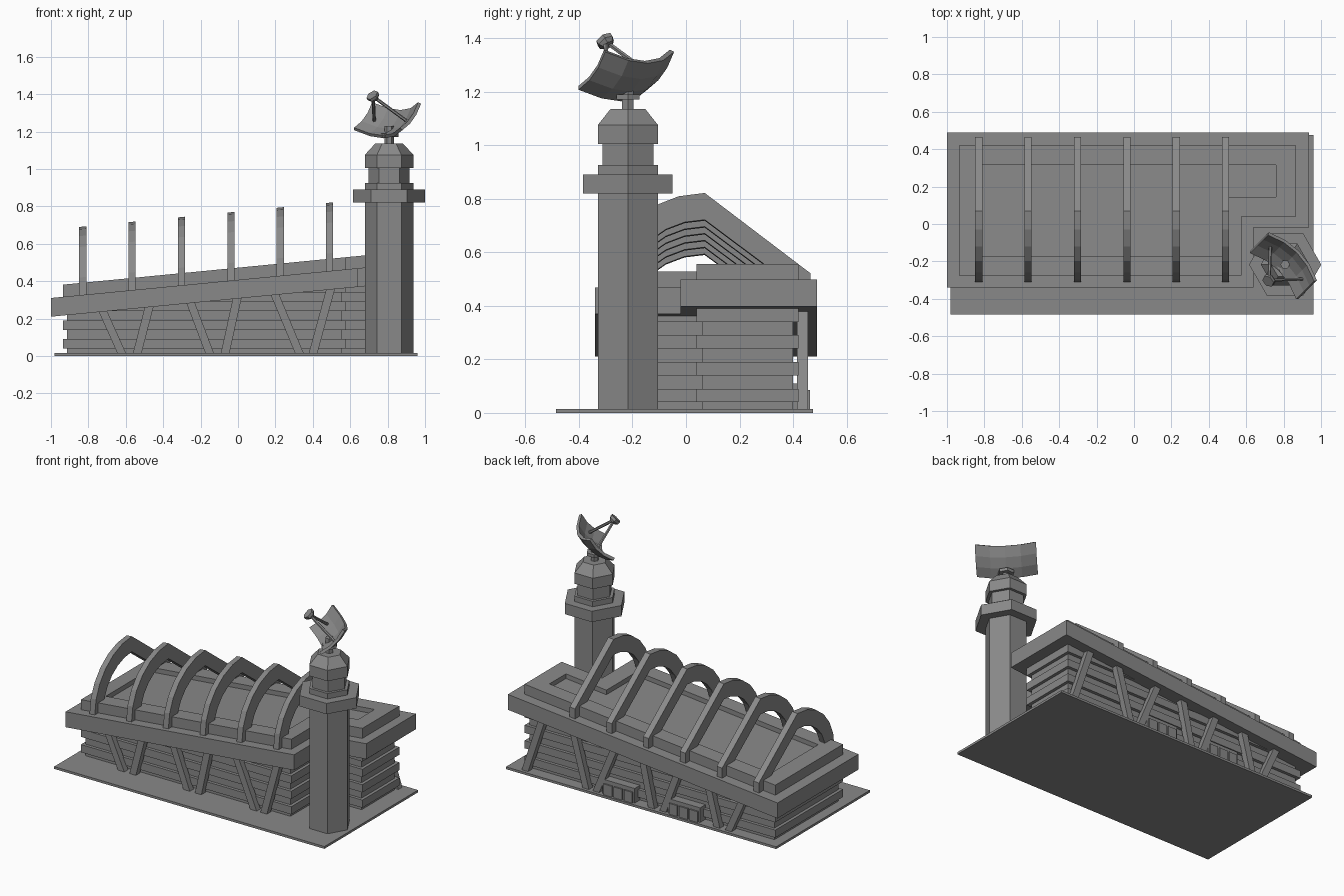
import bpy, bmesh, math
from mathutils import Vector

cube = bpy.data.objects.get("Cube")
if cube:
    bpy.data.objects.remove(cube)

SLOPE = 0.097        # roof rise along x
ROOF_Z = 0.407       # roof slab top at x = 0

grey = bpy.data.materials.new("concrete_grey")
grey.use_nodes = True
grey.diffuse_color = (0.25, 0.25, 0.25, 1)
grey.node_tree.nodes["Principled BSDF"].inputs["Base Color"].default_value = (0.25, 0.25, 0.25, 1)


def finish(name, bm, sheared=False):
    """Turn a bmesh into an object, optionally following the roof slope."""
    if sheared:
        for v in bm.verts:
            v.co.z += ROOF_Z + SLOPE * v.co.x
    bmesh.ops.recalc_face_normals(bm, faces=bm.faces)
    mesh = bpy.data.meshes.new(name)
    bm.to_mesh(mesh)
    bm.free()
    mesh.materials.append(grey)
    obj = bpy.data.objects.new(name, mesh)
    bpy.context.collection.objects.link(obj)
    return obj


def extrude(bm, points, offset):
    """Close a polygon and push it along the offset."""
    face = bm.faces.new([bm.verts.new(p) for p in points])
    new = bmesh.ops.extrude_face_region(bm, geom=[face], use_keep_orig=True)
    verts = [g for g in new["geom"] if isinstance(g, bmesh.types.BMVert)]
    bmesh.ops.translate(bm, vec=offset, verts=verts)


def box(bm, x0, x1, y0, y1, z0, z1):
    extrude(bm, [(x0, y0, z0), (x1, y0, z0), (x1, y1, z0), (x0, y1, z0)], (0, 0, z1 - z0))


def l_plan(x0, x1, xn, y0, y1, yn, inset=0):
    """L-shaped plan with a notch at the front right corner."""
    x0, x1, xn = x0 + inset, x1 - inset, xn - inset
    y0, y1, yn = y0 + inset, y1 - inset, yn + inset
    return [(x0, y0), (xn, y0), (xn, yn), (x1, yn), (x1, y1), (x0, y1)]


def l_block(name, plan, z0, z1, sheared):
    bm = bmesh.new()
    extrude(bm, [(x, y, z0) for x, y in plan], (0, 0, z1 - z0))
    return finish(name, bm, sheared)


def lathe(name, profile, sides, origin, axis=(0, 0, 1)):
    """Faceted solid from (radius, height) steps along an axis."""
    bm = bmesh.new()
    turn = Vector((0, 0, 1)).rotation_difference(Vector(axis))
    rings = []
    for r, h in profile:
        ring = []
        for k in range(sides):
            a = 2 * math.pi * k / sides
            p = Vector((r * math.cos(a), r * math.sin(a), h))
            ring.append(bm.verts.new(Vector(origin) + turn @ p))
        rings.append(ring)
    for a, b in zip(rings, rings[1:]):
        for k in range(sides):
            n = (k + 1) % sides
            bm.faces.new((a[k], a[n], b[n], b[k]))
    bm.faces.new(rings[0][::-1])
    bm.faces.new(rings[-1])
    return finish(name, bm)


# Ground plate
bm = bmesh.new()
box(bm, -0.98, 0.96, -0.485, 0.475, 0, 0.015)
finish("ground_plate", bm)

# Walls: alternating wide and narrow courses, cut off under the sloping roof
HALL = (-0.935, 0.865, 0.575, -0.275, 0.42, 0.04)
levels = [0.015] + [0.04 + 0.05 * i for i in range(9)]
for i, (z0, z1) in enumerate(zip(levels, levels[1:])):
    bm = bmesh.new()
    plan = l_plan(*HALL, inset=0.0 if i % 2 else 0.02)
    extrude(bm, [(x, y, z0) for x, y in plan], (0, 0, z1 - z0))
    bmesh.ops.bisect_plane(bm, geom=bm.verts[:] + bm.edges[:] + bm.faces[:],
                           plane_co=(0, 0, ROOF_Z - 0.05), plane_no=(-SLOPE, 0, 1),
                           clear_outer=True)
    finish(f"wall_course_{i + 1}", bm)

# Sloping roof: overhanging slab, sunken panel and raised rim
l_block("roof_slab", l_plan(-1.0, 0.935, 0.64, -0.34, 0.49, -0.02), -0.1, 0, True)
l_block("roof_panel", l_plan(*HALL, inset=0.05), -0.02, 0.035, True)
bm = bmesh.new()
loops = [[bm.verts.new((x, y, z)) for x, y in l_plan(*HALL, inset=d)]
         for d, z in ((0, -0.02), (0, 0.065), (0.105, 0.065), (0.105, -0.02))]
for j in range(4):
    a, b = loops[j], loops[(j + 1) % 4]
    for k in range(6):
        n = (k + 1) % 6
        bm.faces.new((a[k], a[n], b[n], b[k]))
finish("roof_rim", bm, True)

# Roof arches: curved at the front, straight at the back
STEPS = 6
angles = [math.pi / 2 * i / STEPS for i in range(STEPS + 1)]
outer = [(0.07 - 0.38 * math.cos(a), 0.365 * math.sin(a)) for a in angles]
inner = [(0.07 - 0.29 * math.cos(a), 0.265 * math.sin(a)) for a in angles]
outer += [(0.465, 0.065), (0.465, -0.02)]
inner += [(0.425, 0.0), (0.425, -0.02)]
for i in range(6):
    x = -0.83 + 0.264 * i
    bm = bmesh.new()
    sides = [[[bm.verts.new((x + dx, y, z)) for y, z in curve] for curve in (outer, inner)]
             for dx in (-0.019, 0.019)]
    (lo, li), (ro, ri) = sides
    for a, b in ((lo, li), (li, ri), (ri, ro), (ro, lo)):
        for k in range(len(a) - 1):
            bm.faces.new((a[k], a[k + 1], b[k + 1], b[k]))
    for k in (0, -1):
        bm.faces.new((lo[k], li[k], ri[k], ro[k]))
    finish(f"roof_arch_{i + 1}", bm, True)

# Slanted struts on both long sides, given as (top x, bottom x)
pairs = [(-0.73, -0.62), (-0.47, -0.54), (-0.26, -0.15), (0.0, -0.07), (0.19, 0.33), (0.5, 0.4)]
for side, y, struts in (("front", -0.31, pairs), ("back", 0.415, pairs + [(0.71, 0.84)])):
    for i, (top, low) in enumerate(struts):
        bm = bmesh.new()
        z = ROOF_Z - 0.08 + SLOPE * top
        w = 0.023
        extrude(bm, [(low - w, y, 0.01), (low + w, y, 0.01), (top + w, y, z), (top - w, y, z)],
                (0, 0.04, 0))
        finish(f"{side}_strut_{i + 1}", bm)

# Back entrances: porch with a row of door leaves
for i, x in enumerate((0.165, -0.305)):
    bm = bmesh.new()
    box(bm, x - 0.115, x + 0.115, 0.39, 0.455, 0.01, 0.11)
    for k in (-1, 0, 1):
        c = x + 0.073 * k
        box(bm, c - 0.03, c + 0.03, 0.45, 0.464, 0.015, 0.085)
    finish(f"entrance_{i + 1}", bm)

# Hexagonal tower with collar, head and mast
TX, TY = 0.808, -0.217
lathe("tower", [(0.13, 0.01), (0.13, 0.82), (0.193, 0.82), (0.193, 0.89), (0.13, 0.89),
                (0.13, 0.925), (0.11, 0.925), (0.11, 1.005), (0.13, 1.005), (0.13, 1.075),
                (0.075, 1.135)], 6, (TX, TY, 0))
lathe("mast", [(0.025, 1.13), (0.025, 1.17), (0.05, 1.17), (0.05, 1.19), (0.025, 1.19),
               (0.025, 1.23)], 6, (TX, TY, 0))

# Dish: curved rectangular reflector aimed up and to the front left
h = math.sqrt(0.5)
U = Vector((h, -h, 0))
V = Vector((0.5, 0.5, h))
D = Vector((-0.5, -0.5, h))
HUB = Vector((0.835, -0.188, 1.228))
HALF_U, HALF_V = 0.178, 0.098


def dish_point(s, t, back=0):
    return HUB + U * HALF_U * s + V * HALF_V * t + D * (0.06 * s * s + 0.018 * t * t - back)


NU, NV = 4, 3
bm = bmesh.new()
grid = [[bm.verts.new(dish_point(2 * i / NU - 1, 2 * j / NV - 1)) for j in range(NV + 1)]
        for i in range(NU + 1)]
for i in range(NU):
    for j in range(NV):
        bm.faces.new((grid[i][j], grid[i + 1][j], grid[i + 1][j + 1], grid[i][j + 1]))
dish = finish("dish", bm)
solid = dish.modifiers.new("thickness", "SOLIDIFY")
solid.thickness = 0.018
solid.offset = 0

# Feed head on two rods
feed = HUB + D * 0.225
lathe("feed_head", [(0.022, -0.02), (0.035, -0.005), (0.035, 0.012)], 6, feed, D)
for name, s in (("left", 0.72), ("right", -0.72)):
    foot = dish_point(s, 0)
    rod = feed - foot
    lathe(f"{name}_feed_rod", [(0.009, 0), (0.009, rod.length)], 6, foot, rod.normalized())
